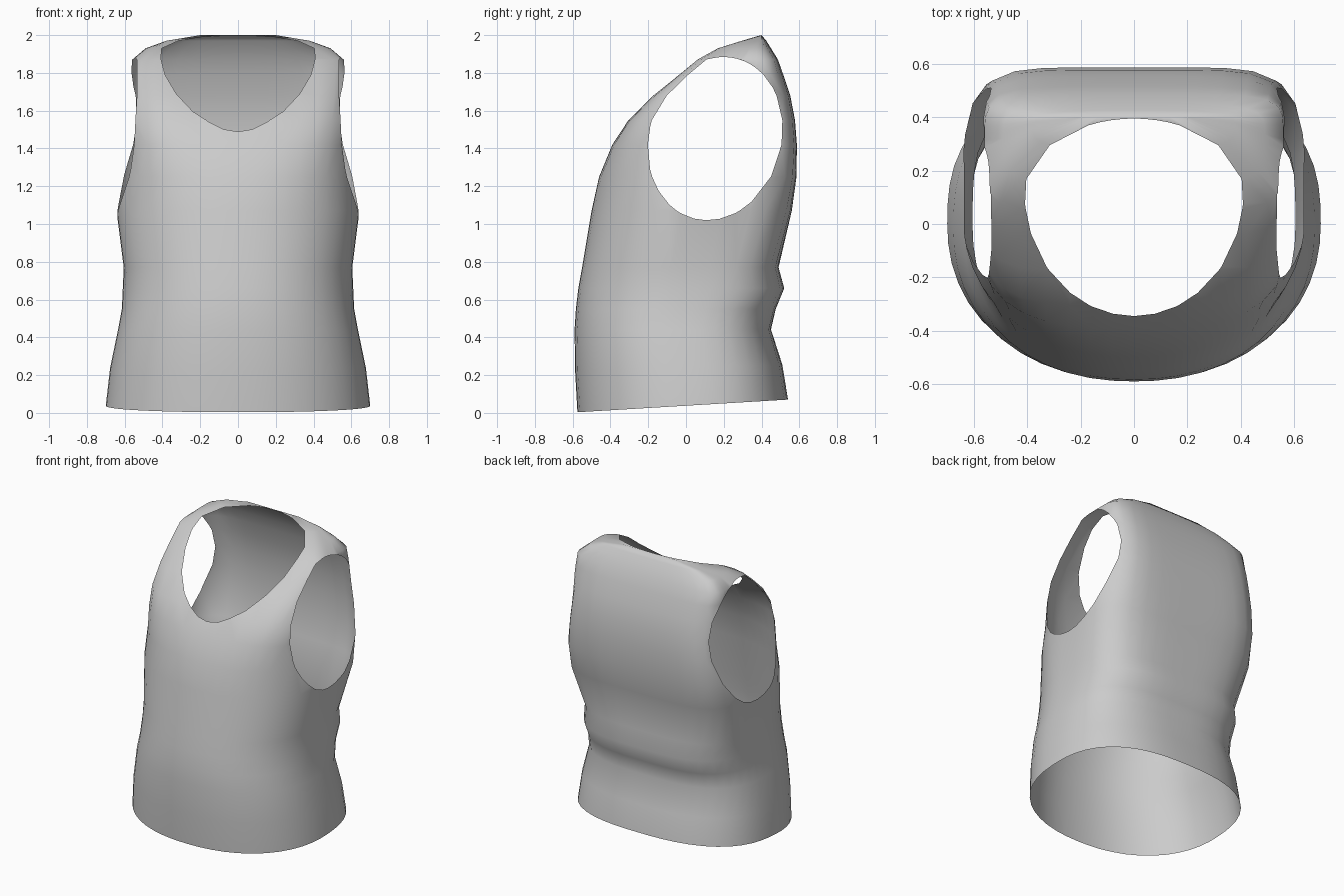
import bpy, bmesh
from math import pi, sin, cos, hypot

if "Cube" in bpy.data.objects:
    bpy.data.objects.remove(bpy.data.objects["Cube"])

# Torso profile: height, front y, back y, half width
PROFILE = [
    (0, -.575, .54, .70), (.22, -.587, .51, .677), (.44, -.59, .45, .635),
    (.55, -.583, .475, .615), (.66, -.57, .52, .61), (.77, -.55, .49, .605),
    (1.07, -.50, .56, .643), (1.25, -.46, .585, .63), (1.42, -.39, .587, .60),
    (1.55, -.305, .577, .583), (1.68, -.175, .552, .573), (1.79, -.04, .515, .567),
    (1.87, .055, .487, .56), (1.93, .15, .45, .49), (1.97, .28, .425, .38),
    (2.0, .40, .40, .20)]
SEGMENTS = 48


def section(z, front, back, width):
    """Points of a rounded section; it gets squarer towards the shoulders."""
    mid = (front + back) / 2 + (.02 if back > front else 0)
    limit = 3 + 25 * (2 - z)
    n_front = min(limit, 2.2 + 4.8 * min(1, max(0, (z - 1.15) / .6)) ** 2)
    n_back = min(limit, 2.6 + 3.4 * min(1, z / 1.4) ** 2)
    for i in range(SEGMENTS):
        t = 2 * pi * i / SEGMENTS
        c, s = cos(t), sin(t)
        n, depth = (n_back, back - mid) if s > 0 else (n_front, mid - front)
        r = (abs(c) ** n + abs(s) ** n) ** (-1 / n)
        y = mid + depth * s * r
        hem = (.038 + .06 * y) * max(0, 1 - z / .45)   # hem rises to the back
        yield width * c * r, y, z + hem


def armhole(p):
    """Leaning ellipse in the side view, only out at the sides."""
    dy = p.y - .155 - .1 * (p.z - 1.45)
    ellipse = hypot(dy / .355, (p.z - 1.452) / .432) - 1
    return max(ellipse * .4, .535 - abs(p.x))


def neck(p):
    """Egg-shaped opening in the top view, deeper at the front."""
    dy = p.y - .12
    ellipse = hypot(p.x / .41, dy / (.275 if dy > 0 else .465)) - 1
    return max(ellipse * .4, 1.3 - p.z)


def cut(bm, field):
    """Trim away the part of the surface where field is negative."""
    side = {v: field(v.co) < 0 for v in bm.verts}
    new = []
    for e in list(bm.edges):
        a, b = e.verts
        if side[a] != side[b]:
            lo, hi = 0.0, 1.0
            for _ in range(20):
                mid = (lo + hi) / 2
                if (field(a.co.lerp(b.co, mid)) < 0) == side[a]:
                    lo = mid
                else:
                    hi = mid
            new.append(bmesh.utils.edge_split(e, a, lo)[1])
    bmesh.ops.connect_verts(bm, verts=new)
    inside = [v for v in bm.verts if side.get(v, False)]
    bmesh.ops.delete(bm, geom=inside, context='VERTS')


# Body of the garment, lofted through the sections
bm = bmesh.new()
rings = [[bm.verts.new(co) for co in section(*row)] for row in PROFILE]
for lower, upper in zip(rings, rings[1:]):
    for i in range(SEGMENTS):
        j = (i + 1) % SEGMENTS
        bm.faces.new((lower[i], lower[j], upper[j], upper[i]))
bmesh.ops.remove_doubles(bm, verts=bm.verts, dist=.0005)

# Armholes and neck opening
cut(bm, armhole)
cut(bm, neck)
bmesh.ops.remove_doubles(bm, verts=bm.verts, dist=.004)
bmesh.ops.recalc_face_normals(bm, faces=bm.faces)

mesh = bpy.data.meshes.new("sleeveless_top")
bm.to_mesh(mesh)
bm.free()
mesh.shade_smooth()
top = bpy.data.objects.new("sleeveless_top", mesh)
bpy.context.collection.objects.link(top)
